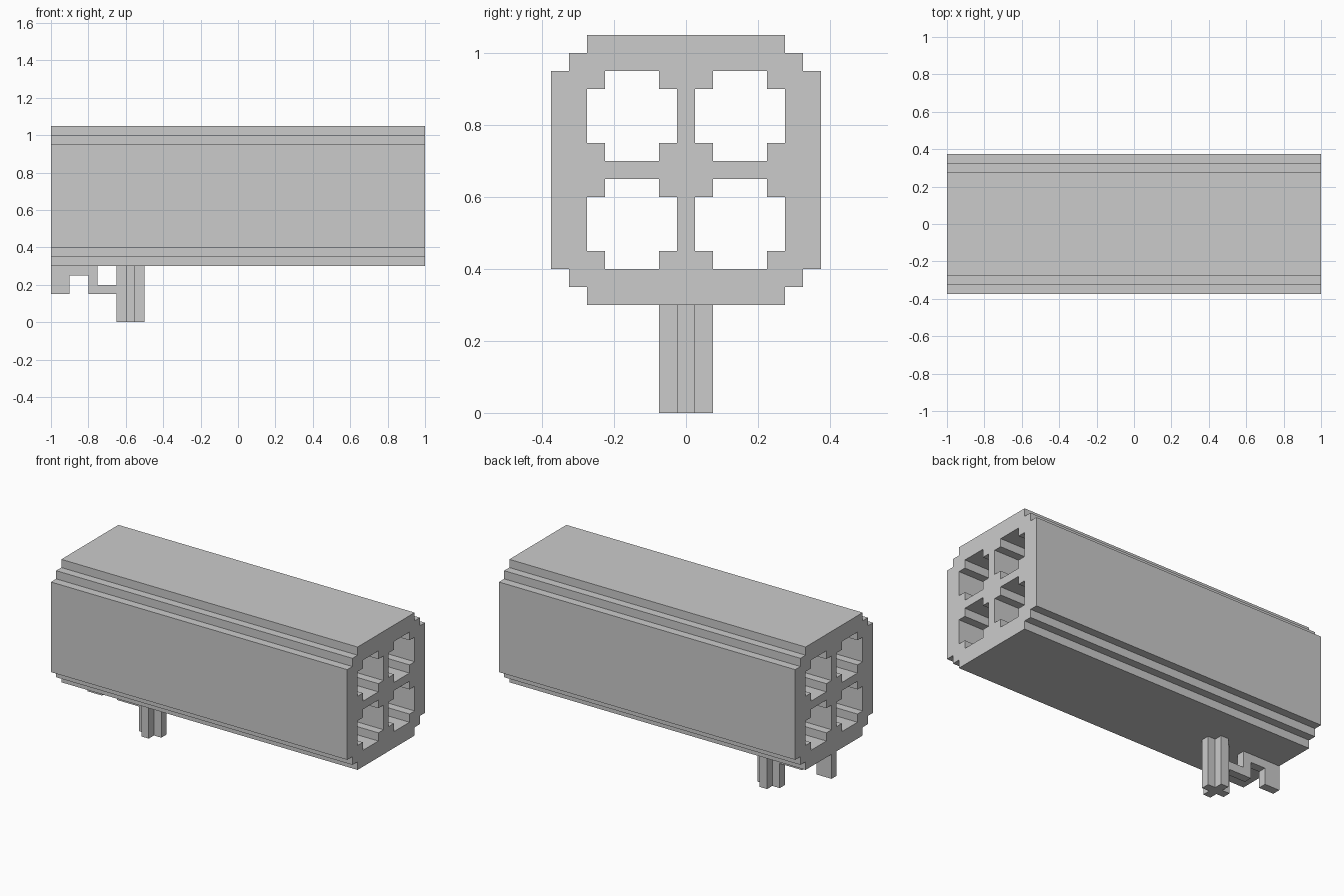
import bpy, bmesh
from mathutils import Vector

if "Cube" in bpy.data.objects:
    bpy.data.objects.remove(bpy.data.objects["Cube"])


def prism(name, loops, to_3d, depth):
    """Fill one outline (plus optional hole outlines) and extrude it by depth."""
    bm = bmesh.new()
    edges = []
    for loop in loops:
        vs = [bm.verts.new(to_3d(a, b)) for a, b in loop]
        edges += [bm.edges.new((v, vs[i - 1])) for i, v in enumerate(vs)]
    bmesh.ops.triangle_fill(bm, edges=edges, use_beauty=True, use_dissolve=False)
    ext = bmesh.ops.extrude_face_region(bm, geom=bm.faces[:])
    moved = [g for g in ext["geom"] if isinstance(g, bmesh.types.BMVert)]
    bmesh.ops.translate(bm, verts=moved, vec=Vector(depth))
    bmesh.ops.recalc_face_normals(bm, faces=bm.faces[:])
    mesh = bpy.data.meshes.new(name)
    bm.to_mesh(mesh)
    bm.free()
    obj = bpy.data.objects.new(name, mesh)
    bpy.context.collection.objects.link(obj)
    return obj


def stepped(cx, cy, quarter):
    """Mirror a stepped quarter outline around a centre into a closed loop."""
    loop = []
    for sx, sy in ((1, 1), (-1, 1), (-1, -1), (1, -1)):
        q = quarter if sx * sy > 0 else quarter[::-1]
        loop += [(cx + sx * a, cy + sy * b) for a, b in q]
    return loop


# Long casing with stepped corners and four through bores
outer = [(.375, .275), (.325, .275), (.325, .325), (.275, .325), (.275, .375)]
bore = [(.125, .075), (.075, .075), (.075, .125)]
loops = [stepped(0, .675, outer)]
loops += [stepped(y, z, bore) for y in (-.15, .15) for z in (.525, .825)]
prism("barrel_casing", loops, lambda y, z: (-1, y, z), (2, 0, 0))

# Cross-shaped grip post
cross = [(.075, .025), (.025, .025), (.025, .075)]
prism("grip", [stepped(-.575, 0, cross)], lambda x, y: (x, y, 0), (0, 0, .3))

# Thin bracket behind the grip: rear tab, bridge and trigger guard
bracket = [(-1, .3), (-1, .15), (-.9, .15), (-.9, .25), (-.8, .25), (-.8, .15),
           (-.65, .15), (-.65, .2), (-.75, .2), (-.75, .3)]
prism("guard_bracket", [bracket], lambda x, z: (x, -.025, z), (0, .05, 0))
